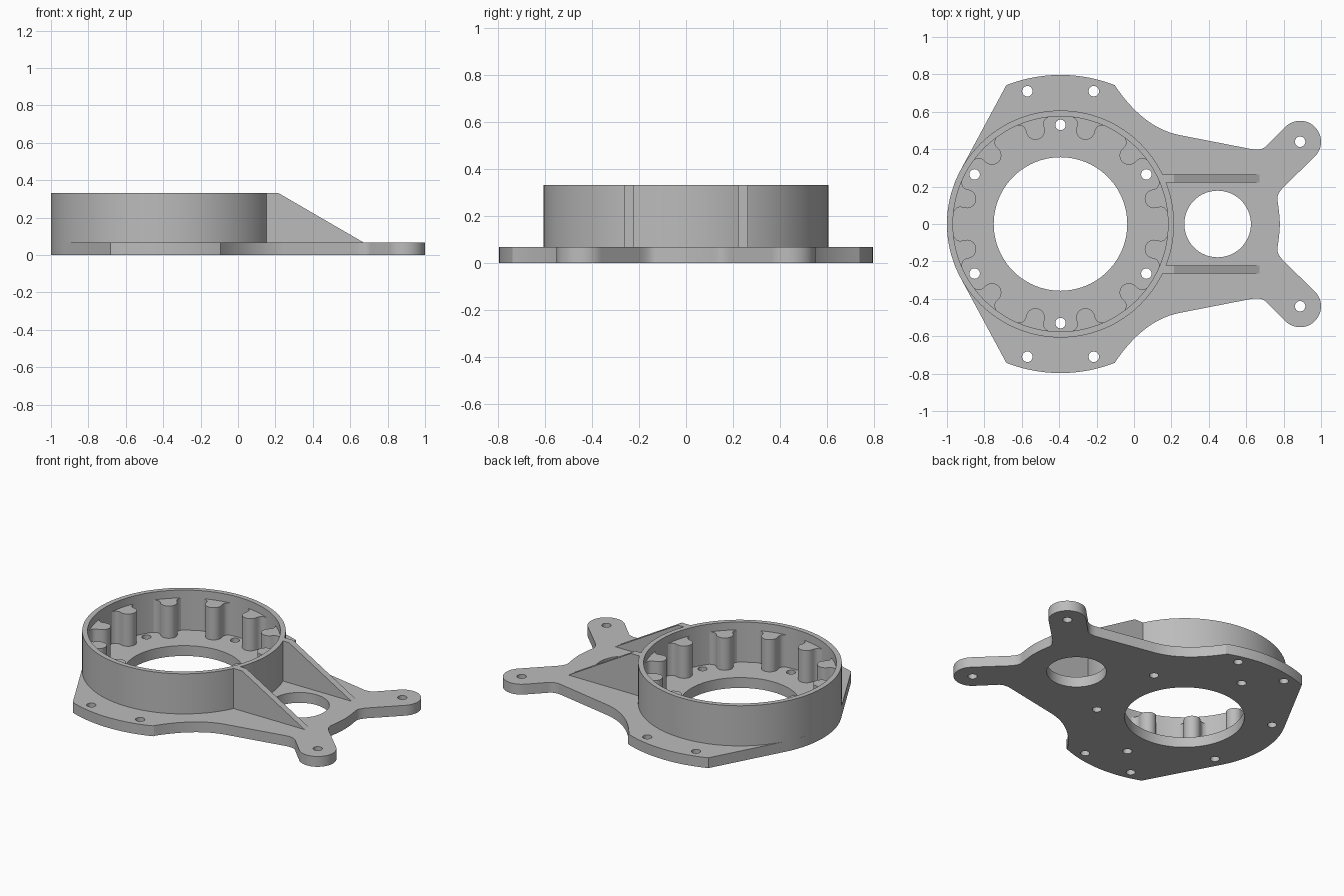
import bpy
import bmesh
from math import cos, sin, radians
from mathutils import Vector, Matrix

cube = bpy.data.objects.get("Cube")
if cube:
    bpy.data.objects.remove(cube, do_unlink=True)

RING = (-0.393, 0.0)
PLATE_TOP, RING_TOP, PEG_TOP = 0.068, 0.332, 0.28

grey = bpy.data.materials.new("plain grey")
grey.use_nodes = True
COLOUR = (0.5, 0.5, 0.5, 1)
grey.diffuse_color = COLOUR
grey.node_tree.nodes["Principled BSDF"].inputs["Base Color"].default_value = COLOUR


def arc(centre, r, a0, a1, n):
    angles = [radians(a0 + (a1 - a0) * i / n) for i in range(n + 1)]
    return [(centre[0] + r * cos(a), centre[1] + r * sin(a)) for a in angles]


def circle(centre, r, n=32):
    return arc(centre, r, 0, 360, n)[:-1]


def bend(a, b, c, n=10):
    """Quadratic curve from a to c, pulled towards b."""
    a, b, c = Vector(a), Vector(b), Vector(c)
    steps = [i / n for i in range(n + 1)]
    return [tuple(a * (1 - t) ** 2 + b * 2 * t * (1 - t) + c * t * t) for t in steps]


def mirror_y(half):
    return [(x, -y) for x, y in reversed(half)]


def slab(name, loops, z0, z1, matrix=None):
    """Extrude an outline, with optional inner holes, from z0 to z1."""
    curve = bpy.data.curves.new(name, "CURVE")
    curve.dimensions = "2D"
    curve.fill_mode = "BOTH"
    curve.extrude = (z1 - z0) / 2
    for loop in loops:
        spline = curve.splines.new("POLY")
        spline.points.add(len(loop) - 1)
        for point, (x, y) in zip(spline.points, loop):
            point.co = (x, y, 0, 1)
        spline.use_cyclic_u = True
    helper = bpy.data.objects.new("helper", curve)
    mesh = bpy.data.meshes.new_from_object(helper)
    bpy.data.objects.remove(helper)
    bpy.data.curves.remove(curve)
    mesh.name = name
    mesh.transform(Matrix.Translation((0, 0, (z0 + z1) / 2)))
    if matrix:
        mesh.transform(matrix)
    bm = bmesh.new()
    bm.from_mesh(mesh)
    bmesh.ops.remove_doubles(bm, verts=bm.verts, dist=0.0001)
    bmesh.ops.recalc_face_normals(bm, faces=bm.faces)
    bm.to_mesh(mesh)
    bm.free()
    mesh.materials.clear()
    mesh.materials.append(grey)
    obj = bpy.data.objects.new(name, mesh)
    bpy.context.collection.objects.link(obj)
    bpy.ops.object.select_all(action="DESELECT")
    obj.select_set(True)
    bpy.context.view_layer.objects.active = obj
    bpy.ops.object.shade_smooth_by_angle(angle=radians(30))
    return obj


# Base plate: half outline from the right edge round to the far left
EAR = (0.888, 0.44)
half = bend((0.78, 0), (0.778, 0.06), (0.768, 0.12))
half += bend((0.767, 0.13), (0.762, 0.157), (0.80, 0.198))
half += arc(EAR, 0.112, -45, 135, 24)
half += bend((0.715, 0.425), (0.688, 0.39), (0.63, 0.40))
half += bend((0.245, 0.475), (0.05, 0.513), (-0.103, 0.742), 16)
half += arc(RING, 0.797, 68, 111.3, 20)
half += arc(RING, 0.607, 152, 180, 16)
outline = half + mirror_y(half[1:-1])

# Holes through the plate
holes = [circle(RING, 0.357, 96), circle((0.447, 0), 0.178, 64)]
for side in (1, -1):
    for x, y in [EAR, (-0.57, 0.71), (-0.215, 0.71)]:
        holes.append(circle((x, y * side), 0.028, 24))
for k in range(6):
    spot = arc(RING, 0.53, 30 + 60 * k, 0, 1)[0]
    holes.append(circle(spot, 0.028, 24))
slab("base_plate", [outline] + holes, 0, PLATE_TOP)

# Ring wall
slab("ring_wall", [circle(RING, 0.607, 128), circle(RING, 0.575, 128)],
     PLATE_TOP, RING_TOP)

# Flared pegs standing against the inside of the ring
peg_half = arc((0.518, 0), 0.05, 180, 90, 10)
peg_half += bend((0.53, 0.05), (0.56, 0.05), (0.568, 0.083), 6) + [(0.585, 0.085)]
peg_outline = peg_half + mirror_y(peg_half[1:])
for k in range(12):
    turn = Matrix.Translation((*RING, 0)) @ Matrix.Rotation(radians(15 + 30 * k), 4, "Z")
    slab(f"peg_{k + 1}", [peg_outline], PLATE_TOP, PEG_TOP, turn)

# Sloping ribs between ring and plate
rib = [(0.145, PLATE_TOP), (0.67, PLATE_TOP), (0.215, RING_TOP), (0.145, RING_TOP)]
upright = Matrix.Rotation(radians(90), 4, "X")
for name, y in (("rib_back", 0.2435), ("rib_front", -0.2435)):
    slab(name, [rib], -0.0215, 0.0215, Matrix.Translation((0, y, 0)) @ upright)
